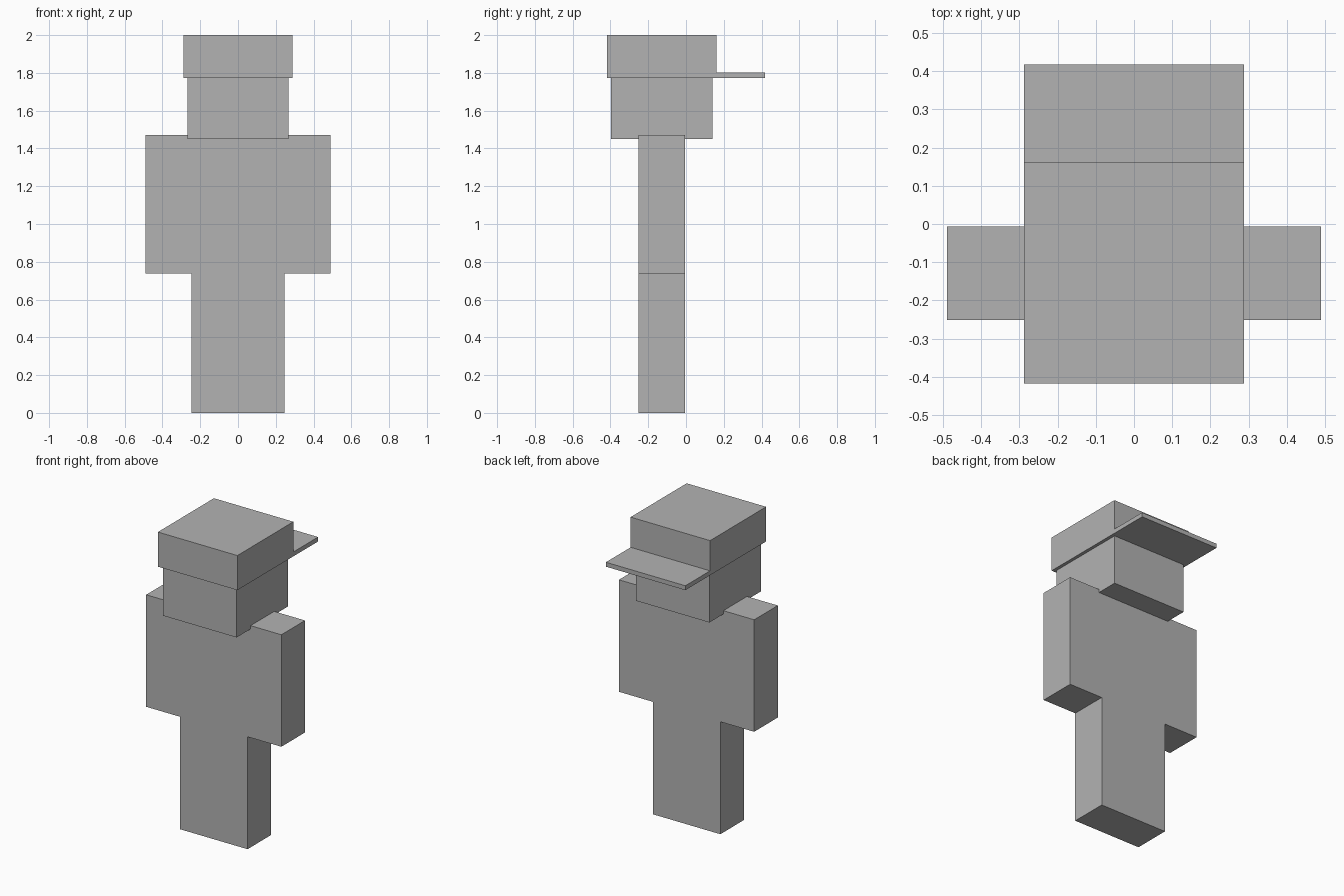
import bpy
import bmesh
from mathutils import Vector

if "Cube" in bpy.data.objects:
    bpy.data.objects.remove(bpy.data.objects["Cube"])

grey = bpy.data.materials.new("plain grey")
grey.diffuse_color = (0.45, 0.45, 0.45, 1.0)
grey.use_nodes = True
grey.node_tree.nodes["Principled BSDF"].inputs["Base Color"].default_value = grey.diffuse_color


def box(name, x, y, z):
    """Box spanning the given (min, max) ranges."""
    bm = bmesh.new()
    bmesh.ops.create_cube(bm, size=1.0)
    for v in bm.verts:
        v.co = Vector([lo + (c + 0.5) * (hi - lo)
                       for c, (lo, hi) in zip(v.co, (x, y, z))])
    mesh = bpy.data.meshes.new(name)
    bm.to_mesh(mesh)
    bm.free()
    mesh.materials.append(grey)
    obj = bpy.data.objects.new(name, mesh)
    bpy.context.collection.objects.link(obj)
    return obj


DEPTH = (-0.251, -0.006)   # shared depth of torso, arms and legs
HIP, SHOULDER = 0.737, 1.471
W = 0.245                  # half width of the torso, width of a limb

# Body
box("torso", (-W, W), DEPTH, (HIP, SHOULDER))

# Limbs, one pair per side
for side, s in (("left", -1), ("right", 1)):
    box(side + "_arm", sorted((s * W, s * 2 * W)), DEPTH, (HIP, SHOULDER))
    box(side + "_leg", sorted((0, s * W)), DEPTH, (0, HIP))

# Head, reaching up inside the cap
box("head", (-0.267, 0.267), (-0.396, 0.139), (1.449, 1.98))

# Cap worn backwards, with its flat brim
CAP = 0.288
box("cap", (-CAP, CAP), (-0.418, 0.162), (1.773, 2.0))
box("cap_brim", (-CAP, CAP), (0.162, 0.418), (1.773, 1.802))
